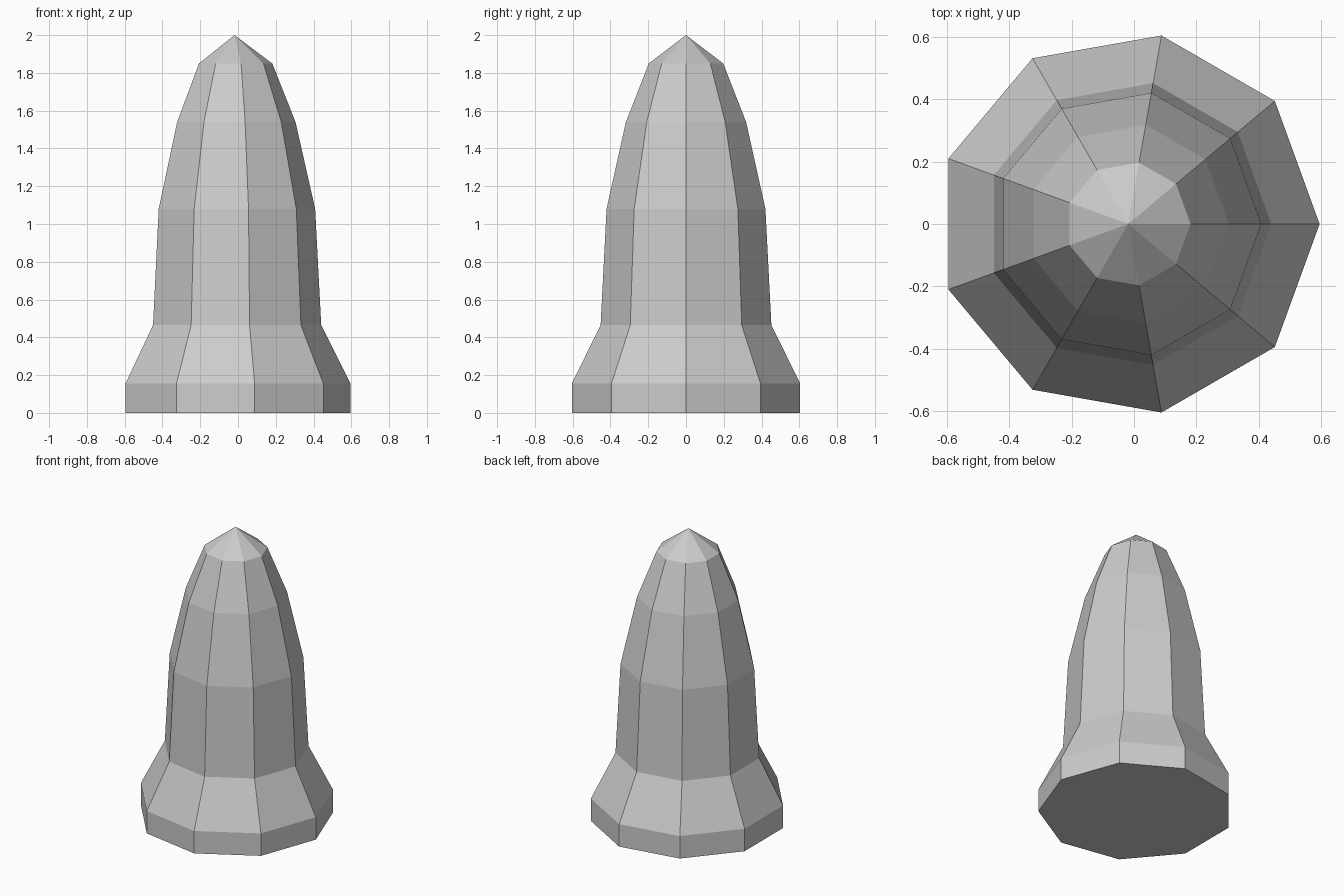
import bpy
import bmesh
from math import cos, sin, tau

default_cube = bpy.data.objects.get("Cube")
if default_cube:
    bpy.data.objects.remove(default_cube, do_unlink=True)

SIDES = 9
AXIS_X = -0.0185

# Radius and height of each ring, from the foot up to the shoulder of the tip
PROFILE = [(0.614, 0), (0.614, 0.155), (0.459, 0.465),
           (0.427, 1.08), (0.323, 1.54), (0.2, 1.85)]
TIP_HEIGHT = 2.0


def make_material(name, colour):
    mat = bpy.data.materials.new(name)
    mat.use_nodes = True
    mat.diffuse_color = colour
    mat.node_tree.nodes["Principled BSDF"].inputs["Base Color"].default_value = colour
    return mat


def add_ring(bm, radius, z):
    return [bm.verts.new((AXIS_X + radius * cos(tau * i / SIDES),
                          radius * sin(tau * i / SIDES), z))
            for i in range(SIDES)]


bm = bmesh.new()
rings = [add_ring(bm, r, z) for r, z in PROFILE]

# Flat base
bm.faces.new(reversed(rings[0]))

# Side walls
for low, high in zip(rings, rings[1:]):
    for i in range(SIDES):
        j = (i + 1) % SIDES
        bm.faces.new((low[i], low[j], high[j], high[i]))

# Pointed tip
tip = bm.verts.new((AXIS_X, 0, TIP_HEIGHT))
for i in range(SIDES):
    bm.faces.new((rings[-1][i], rings[-1][(i + 1) % SIDES], tip))

mesh = bpy.data.meshes.new("flared_spike")
bm.to_mesh(mesh)
bm.free()
mesh.materials.append(make_material("light grey", (0.6, 0.6, 0.6, 1)))
spike = bpy.data.objects.new("flared_spike", mesh)
bpy.context.collection.objects.link(spike)
